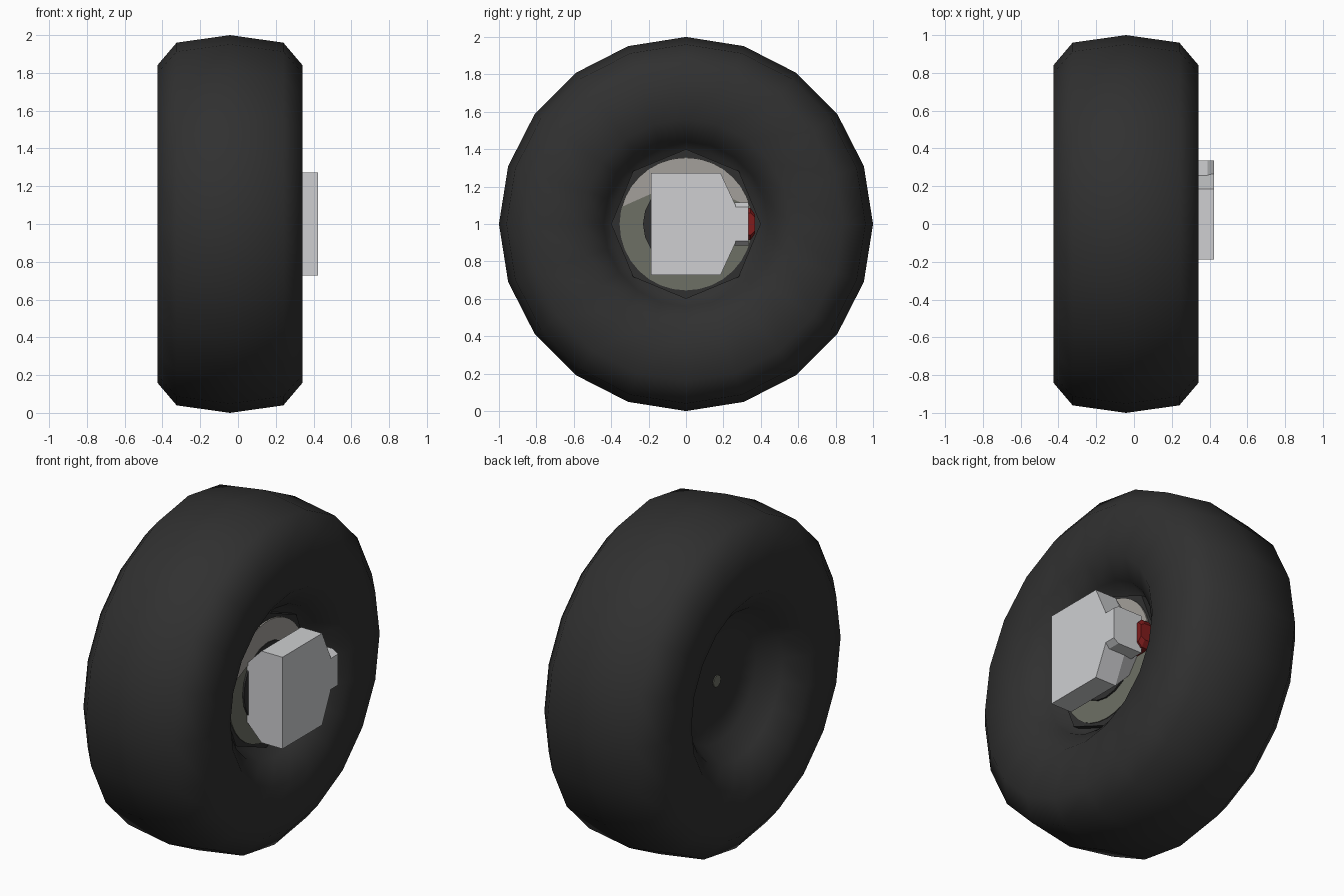
import bpy, bmesh, math

if "Cube" in bpy.data.objects:
    bpy.data.objects.remove(bpy.data.objects["Cube"])


def mat(name, rgb):
    m = bpy.data.materials.new(name)
    m.diffuse_color = (*rgb, 1)
    m.use_nodes = True
    m.node_tree.nodes["Principled BSDF"].inputs["Base Color"].default_value = m.diffuse_color
    return m


RUBBER = mat("black rubber", (0.03, 0.03, 0.03))
LIGHT = mat("light metal", (0.62, 0.625, 0.64))
PLATE = mat("warm grey", (0.37, 0.35, 0.325))
OLIVE = mat("olive grey", (0.155, 0.16, 0.13))
RED = mat("dark red", (0.22, 0.012, 0.012))


def loft(name, rings, material, smooth=False):
    """Join equal-length rings of points and cap both ends."""
    bm = bmesh.new()
    vs = [[bm.verts.new(p) for p in r] for r in rings]
    n = len(rings[0])
    for a, b in zip(vs, vs[1:]):
        for i in range(n):
            j = (i + 1) % n
            bm.faces.new((a[i], a[j], b[j], b[i]))
    bm.faces.new(vs[0])
    bm.faces.new(vs[-1])
    bmesh.ops.recalc_face_normals(bm, faces=bm.faces)
    me = bpy.data.meshes.new(name)
    bm.to_mesh(me)
    bm.free()
    me.materials.append(material)
    if smooth:
        me.shade_smooth()
    ob = bpy.data.objects.new(name, me)
    bpy.context.collection.objects.link(ob)
    return ob


def circle(x, r, n):
    """Ring of n points around the wheel axis."""
    return [(x, r * math.cos(2 * math.pi * i / n), 1 + r * math.sin(2 * math.pi * i / n))
            for i in range(n)]


def turned(name, profile, n, material, smooth=False):
    return loft(name, [circle(x, r, n) for x, r in profile], material, smooth)


def outline(x, half, zs=1.0):
    """Mirror a (y, z) half outline about the axle height."""
    pts = half + [(y, -z) for y, z in reversed(half)]
    return [(x, y, 1 + z * zs) for y, z in pts]


# tyre: rounded section with a dished inner side
turned("tyre", [(-0.2, 0.035), (-0.2, 0.2), (-0.21, 0.36), (-0.325, 0.44), (-0.427, 0.56),
                (-0.427, 0.84), (-0.325, 0.96), (-0.042, 1.0), (0.24, 0.96),
                (0.342, 0.84), (0.342, 0.56), (0.24, 0.44), (0.15, 0.40),
                (0.15, 0.2)], 20, RUBBER, True)

# hub parts
turned("rim_plate", [(0.13, 0.4), (0.185, 0.4)], 8, RUBBER)
turned("brake_disc", [(0.17, 0.355), (0.19, 0.355)], 32, OLIVE)
turned("axle", [(-0.205, 0.035), (0.18, 0.035)], 10, OLIVE)
turned("hub_centre", [(0.18, 0.23), (0.2, 0.23)], 20, RUBBER)

# upper shield plate lying on the disc
arc = [(0.355 * math.cos(math.radians(t)), 0.355 * math.sin(math.radians(t)))
       for t in range(15, 166, 10)]
shield = arc + [(-0.19, 0.16), (0.19, 0.16)]
loft("upper_shield", [[(x, y, 1 + z) for y, z in shield] for x in (0.187, 0.195)], PLATE)

# caliper body, narrowing towards the disc
body = [(-0.187, 0.272), (0.185, 0.272), (0.265, 0.1)]
loft("caliper_body", [outline(0.185, body, 0.62), outline(0.285, body),
                      outline(0.423, body)], LIGHT)

# caliper end block with bevelled upper and lower edges
nub = [(0.25, 0.115), (0.335, 0.115)]
loft("caliper_end", [outline(0.23, nub), outline(0.39, nub),
                     outline(0.423, nub, 0.8)], LIGHT)

# red pad behind the end block
pad = [(0.2, 0.085), (0.345, 0.085), (0.37, 0.05)]
loft("brake_pad", [outline(0.18, pad), outline(0.235, pad),
                   outline(0.26, pad, 0.7)], RED)
